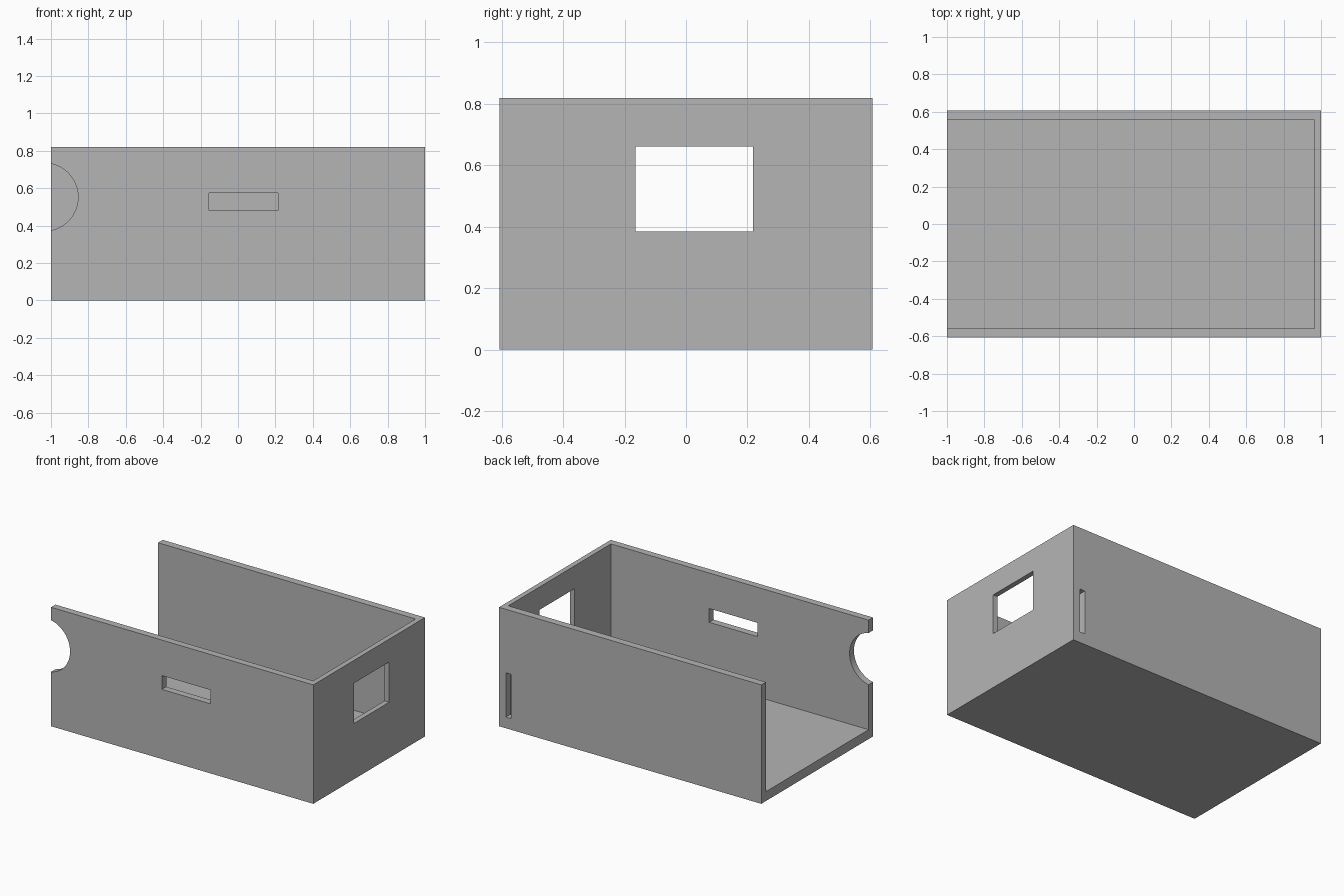
import bpy
import math
from mathutils import Vector

cube = bpy.data.objects.get("Cube")
if cube:
    bpy.data.objects.remove(cube, do_unlink=True)

grey = bpy.data.materials.new("plain_grey")
grey.use_nodes = True
grey.diffuse_color = (0.46, 0.46, 0.46, 1)
bsdf = next(n for n in grey.node_tree.nodes if n.type == "BSDF_PRINCIPLED")
bsdf.inputs["Base Color"].default_value = grey.diffuse_color


def box(name, low, high):
    """Box between two opposite corners."""
    low, high = Vector(low), Vector(high)
    bpy.ops.mesh.primitive_cube_add(size=1)
    ob = bpy.context.object
    ob.name = name
    for v in ob.data.vertices:
        v.co = [low[i] if v.co[i] < 0 else high[i] for i in range(3)]
    ob.data.materials.append(grey)
    return ob


def cut(target, cutter):
    """Subtract the cutter and remove it."""
    mod = target.modifiers.new(cutter.name, "BOOLEAN")
    mod.operation = "DIFFERENCE"
    mod.solver = "EXACT"
    mod.object = cutter
    bpy.ops.object.select_all(action="DESELECT")
    target.select_set(True)
    bpy.context.view_layer.objects.active = target
    bpy.ops.object.modifier_apply(modifier=mod.name)
    bpy.data.objects.remove(cutter, do_unlink=True)


# Tray, open at the top and at the -x end
tray = box("open_tray", (-1, -0.608, 0), (1, 0.608, 0.82))
cut(tray, box("cavity", (-1.2, -0.56, 0.065), (0.965, 0.557, 1)))

# End window, front slot and narrow back slot
cut(tray, box("end_window", (0.9, -0.165, 0.385), (1.1, 0.218, 0.662)))
cut(tray, box("front_slot", (-0.155, -0.7, 0.48), (0.215, -0.5, 0.575)))
cut(tray, box("back_slot", (0.907, 0.5, 0.077), (0.948, 0.7, 0.382)))

# Round notch at the open end of the front wall
bpy.ops.mesh.primitive_cylinder_add(
    vertices=64, radius=0.182, depth=0.2,
    location=(-1.037, -0.6, 0.553), rotation=(math.pi / 2, 0, 0))
notch = bpy.context.object
notch.name = "round_notch"
notch.data.materials.append(grey)
cut(tray, notch)

# Smooth notch, crisp edges elsewhere
bpy.ops.object.select_all(action="DESELECT")
tray.select_set(True)
bpy.context.view_layer.objects.active = tray
bpy.ops.object.shade_smooth_by_angle(angle=math.radians(30))
